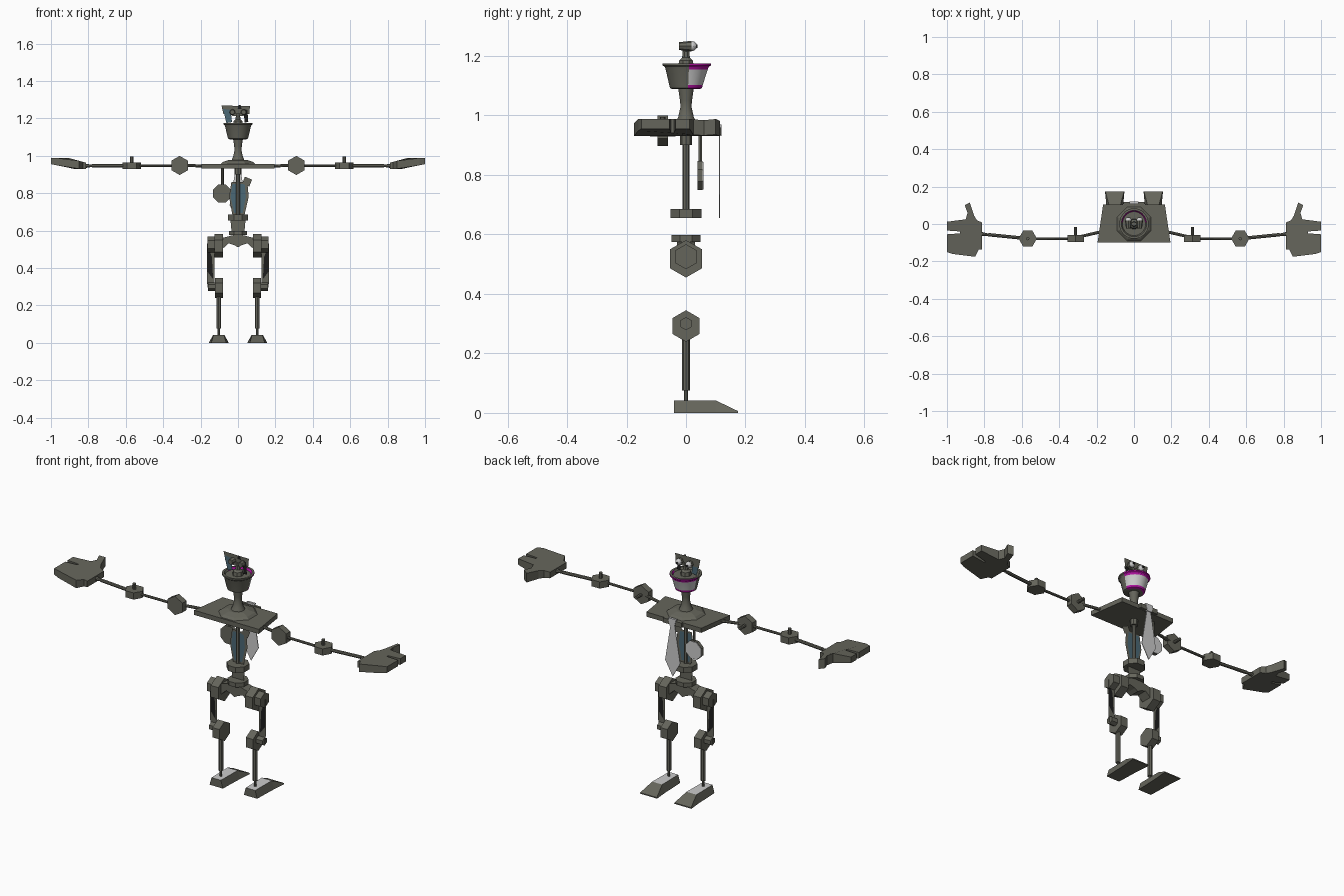
import bpy, bmesh, math
from mathutils import Vector

if "Cube" in bpy.data.objects:
    bpy.data.objects.remove(bpy.data.objects["Cube"])


def material(name, color):
    m = bpy.data.materials.new(name)
    m.use_nodes = True
    m.diffuse_color = (*color, 1)
    m.node_tree.nodes["Principled BSDF"].inputs["Base Color"].default_value = (*color, 1)
    return m


GREY = material("warm grey metal", (.13, .13, .105))
LIGHT = material("light grey", (.6, .6, .6))
DARK = material("black", (.012, .012, .012))
BLUE = material("dull blue", (.07, .14, .18))
PINK = material("magenta", (.42, .005, .34))


def finish(name, bm, *mats, closed=True):
    if closed:
        bmesh.ops.recalc_face_normals(bm, faces=bm.faces)
    me = bpy.data.meshes.new(name)
    bm.to_mesh(me)
    bm.free()
    ob = bpy.data.objects.new(name, me)
    bpy.context.collection.objects.link(ob)
    for m in mats:
        me.materials.append(m)
    return ob


def rod(name, a, b, r, r2=None, n=8, phase=0.0, mat=GREY):
    """Prism or cone from point a to point b."""
    a, b = Vector(a), Vector(b)
    r2 = r if r2 is None else r2
    turn = (b - a).to_track_quat('Z', 'Y')
    bm = bmesh.new()
    rings = []
    for p, rad in ((a, r), (b, r2)):
        angles = [phase + math.tau * i / n for i in range(n)]
        rings.append([bm.verts.new(p + turn @ Vector((rad * math.cos(t), rad * math.sin(t), 0)))
                      for t in angles])
    for i in range(n):
        j = (i + 1) % n
        bm.faces.new((rings[0][i], rings[0][j], rings[1][j], rings[1][i]))
    bm.faces.new(rings[0])
    bm.faces.new(rings[1])
    return finish(name, bm, mat)


def prism(name, outline, axis, lo, hi, *mats):
    """Outline extruded along y or z; a flat sheet when lo equals hi."""
    def place(u, v, d):
        return (u, d, v) if axis == 'y' else (u, v, d)
    bm = bmesh.new()
    face = bm.faces.new([bm.verts.new(place(u, v, lo)) for u, v in outline])
    if hi != lo:
        out = bmesh.ops.extrude_face_region(bm, geom=[face])
        moved = [g for g in out["geom"] if isinstance(g, bmesh.types.BMVert)]
        bmesh.ops.translate(bm, verts=moved, vec=place(0, 0, hi - lo))
    return finish(name, bm, *mats, closed=hi != lo)


def box(name, x0, x1, y0, y1, z0, z1, mat=GREY):
    return prism(name, [(x0, y0), (x1, y0), (x1, y1), (x0, y1)], 'z', z0, z1, mat)


def sheet(name, outline, y, mat):
    return prism(name, outline, 'y', y, y, mat)


def lathe(name, profile, n, *mats):
    """Revolve (radius, height) pairs around z and cap both ends."""
    bm = bmesh.new()
    rings = [[bm.verts.new((r * math.cos(t), r * math.sin(t), z))
              for t in [math.tau * (i + .5) / n for i in range(n)]] for r, z in profile]
    for lower, upper in zip(rings, rings[1:]):
        for i in range(n):
            j = (i + 1) % n
            bm.faces.new((lower[i], lower[j], upper[j], upper[i]))
    bm.faces.new(rings[0])
    bm.faces.new(rings[-1])
    return finish(name, bm, *mats)


def smooth(ob):
    bpy.ops.object.select_all(action='DESELECT')
    ob.select_set(True)
    bpy.context.view_layer.objects.active = ob
    bpy.ops.object.shade_smooth_by_angle(angle=math.radians(32))


# Torso: shoulder plate, collar, neck, spine
prism("shoulder_plate", [(-.195, -.1), (.195, -.1), (.165, .105), (-.165, .105)],
      'z', .932, .957, GREY)
lathe("collar", [(.098, .957), (.085, .968), (.05, .978)], 8, GREY)
smooth(lathe("neck", [(.036, .975), (.027, .995), (.019, 1.03), (.021, 1.05), (.027, 1.09)], 12, GREY))
rod("spine", (0, 0, .68), (0, 0, .935), .011)
rod("spine_collar", (0, 0, .9), (0, 0, .932), .02)
rod("waist_disc", (0, 0, .655), (0, 0, .685), .057, phase=math.pi / 8)
rod("hip_disc", (0, 0, .575), (0, 0, .598), .053, phase=math.pi / 8)
sheet("waist_link", [(-.035, .598), (.035, .598), (.04, .655), (-.04, .655)], 0, GREY)
sheet("chest_frame", [(-.03, .685), (.035, .685), (.057, .78), (.05, .86), (-.035, .86), (-.048, .78)],
      0, GREY)
for y in (-.001, .001):
    sheet("chest_panel", [(-.02, .695), (.025, .695), (.042, .78), (.036, .85), (-.03, .85), (-.04, .78)],
          y, BLUE)
sheet("chest_tab", [(.022, .85), (.06, .835), (.075, .872), (.037, .888)], -.002, GREY)

# Necktie and hanging watch
box("tie_bar", -.055, .055, .105, .118, .935, .96)
prism("tie_knot", [(-.024, .97), (.024, .97), (.014, .93), (-.014, .93)], 'y', .108, .12, LIGHT)
prism("tie", [(-.013, .93), (.013, .93), (.045, .735), (0, .655), (-.045, .735)],
      'y', .111, .115, LIGHT)
rod("watch_cord", (-.083, .048, .84), (-.083, .048, .935), .007, n=6)
rod("watch_case", (-.085, .038, .798), (-.085, .056, .798), .052, phase=math.pi / 8)
rod("watch_face", (-.085, .056, .798), (-.085, .059, .798), .05, phase=math.pi / 8, mat=LIGHT)

# Head bowl with mouth coloured by height on the face side
head = lathe("head_bowl", [(.045, 1.088), (.054, 1.092), (.057, 1.103), (.069, 1.155), (.072, 1.163),
                           (.079, 1.168), (.079, 1.175), (.068, 1.175), (.062, 1.165)],
             24, GREY, LIGHT, PINK)
for f in head.data.polygons:
    c = f.center
    if c.y > .008 and f.normal.z < .8 and math.hypot(c.x, c.y) > .045:
        f.material_index = 1 if 1.1 < c.z < 1.158 else 2
for v in head.data.vertices:
    if v.co.z > 1.15 and v.co.y > 0:
        v.co.y *= 1.07
smooth(head)

# Eyes on a stalk, with flat brow and cheek sheets
lathe("eye_stalk", [(.028, 1.165), (.025, 1.185), (.014, 1.195), (.012, 1.22)], 8, GREY)
box("eye_bridge", -.03, .03, -.008, .008, 1.213, 1.228)
for s in (-1, 1):
    rod("eye_socket", (s * .03, -.024, 1.233), (s * .03, .018, 1.233), .013, .018)
    bm = bmesh.new()
    bmesh.ops.create_uvsphere(bm, u_segments=10, v_segments=6, radius=.017)
    bmesh.ops.translate(bm, verts=bm.verts, vec=(s * .03, .02, 1.233))
    smooth(finish("eyeball", bm, LIGHT))
    rod("pupil", (s * .03, .034, 1.233), (s * .03, .0385, 1.233), .006, mat=DARK)
sheet("brow", [(-.088, 1.268), (.064, 1.266), (.06, 1.222), (-.078, 1.222)], .002, GREY)
sheet("cheek_blue", [(-.08, 1.25), (-.04, 1.245), (-.032, 1.18), (-.062, 1.175)], -.002, BLUE)
sheet("cheek_dark", [(.03, 1.25), (.05, 1.245), (.055, 1.18), (.035, 1.178)], -.002, DARK)
sheet("brow_spike", [(-.002, 1.25), (.02, 1.25), (.014, 1.27), (.002, 1.27)], -.003, DARK)

# Pelvis arch
arch = [(0, .58), (.04, .572), (.085, .56), (.085, .5), (.05, .532), (.02, .522), (0, .51)]
prism("pelvis_arch", arch + [(-x, z) for x, z in reversed(arch[1:-1])], 'y', -.03, .03, GREY)

HEX = math.pi / 6
hand_outline = [(.812, -.135), (.812, .008), (.84, .02), (.855, .045), (.878, .115), (.905, .1),
                (.89, .06), (.9, .025), (1, .012), (1, -.035), (.93, -.04), (.93, -.05),
                (1, -.055), (1, -.15), (.97, -.16), (.85, -.175), (.83, -.135)]

for s, side in ((1, "left_"), (-1, "right_")):
    # Arm rods and hexagonal joints
    rod(side + "upper_arm", (s * .17, -.04, .945), (s * .29, -.068, .948), .008)
    rod(side + "shoulder_joint", (s * .312, -.095, .948), (s * .312, -.06, .948), .051, n=6, phase=HEX)
    rod(side + "shoulder_knob", (s * .312, -.06, .948), (s * .312, -.015, .948), .008)
    rod(side + "arm_rod", (s * .34, -.078, .947), (s * .54, -.08, .947), .007)
    rod(side + "elbow_joint", (s * .568, -.078, .929), (s * .568, -.078, .965), .049, n=6)
    rod(side + "elbow_knob", (s * .568, -.078, .965), (s * .568, -.078, .995), .009)
    rod(side + "forearm", (s * .6, -.075, .946), (s * .78, -.057, .946), .009)
    rod(side + "wrist", (s * .78, -.057, .946), (s * .82, -.053, .946), .006, .012)
    # Hand thins toward the wrist and the fingertips
    hand = prism(side + "hand", [(s * x, y) for x, y in hand_outline], 'z', 0, 1, GREY)
    for v in hand.data.vertices:
        t = (abs(v.co.x) - .81) / .19
        top = .962 + .026 * min(1, t * 2)
        bottom = .93 + .025 * max(0, t - .35) / .65
        v.co.z = top if v.co.z > .5 else bottom

    # Hip, flat thigh, knee and shin
    rod(side + "hip_joint", (s * .08, 0, .518), (s * .126, 0, .518), .063, n=6, phase=HEX)
    rod(side + "hip_cap", (s * .126, 0, .525), (s * .162, 0, .525), .042, n=6, phase=HEX)
    sheet(side + "thigh", [(s * .13, .285), (s * .16, .285), (s * .167, .33), (s * .167, .53),
                           (s * .125, .53), (s * .125, .33)], 0, GREY)
    for y in (-.001, .001):
        sheet(side + "thigh_panel", [(s * .133, .34), (s * .163, .38), (s * .163, .52), (s * .14, .46)],
              y, DARK)
    rod(side + "knee_joint", (s * .08, 0, .292), (s * .122, 0, .292), .053, n=6, phase=HEX)
    rod(side + "knee_cap", (s * .122, 0, .3), (s * .16, 0, .3), .022, n=6, phase=HEX)
    rod(side + "shin", (s * .103, 0, .075), (s * .103, 0, .26), .013)
    rod(side + "ankle", (s * .103, 0, .03), (s * .103, 0, .08), .006)

    # Foot: side profile widened toward the toe and the sole
    bm = bmesh.new()
    sections = [(-.04, .042, .04, .028), (.1, .042, .045, .03), (.175, .006, .052, .05)]
    rings = [[bm.verts.new((s * .103 + dx, y, z)) for dx, z in
              ((-wb, 0), (wb, 0), (wt, h), (-wt, h))] for y, h, wb, wt in sections]
    for a, b in zip(rings, rings[1:]):
        for i in range(4):
            j = (i + 1) % 4
            bm.faces.new((a[i], a[j], b[j], b[i]))
    bm.faces.new(rings[0])
    bm.faces.new(rings[-1])
    foot = finish(side + "foot", bm, GREY, LIGHT)
    for f in foot.data.polygons:
        f.material_index = 1 if f.normal.z > .95 else 0
